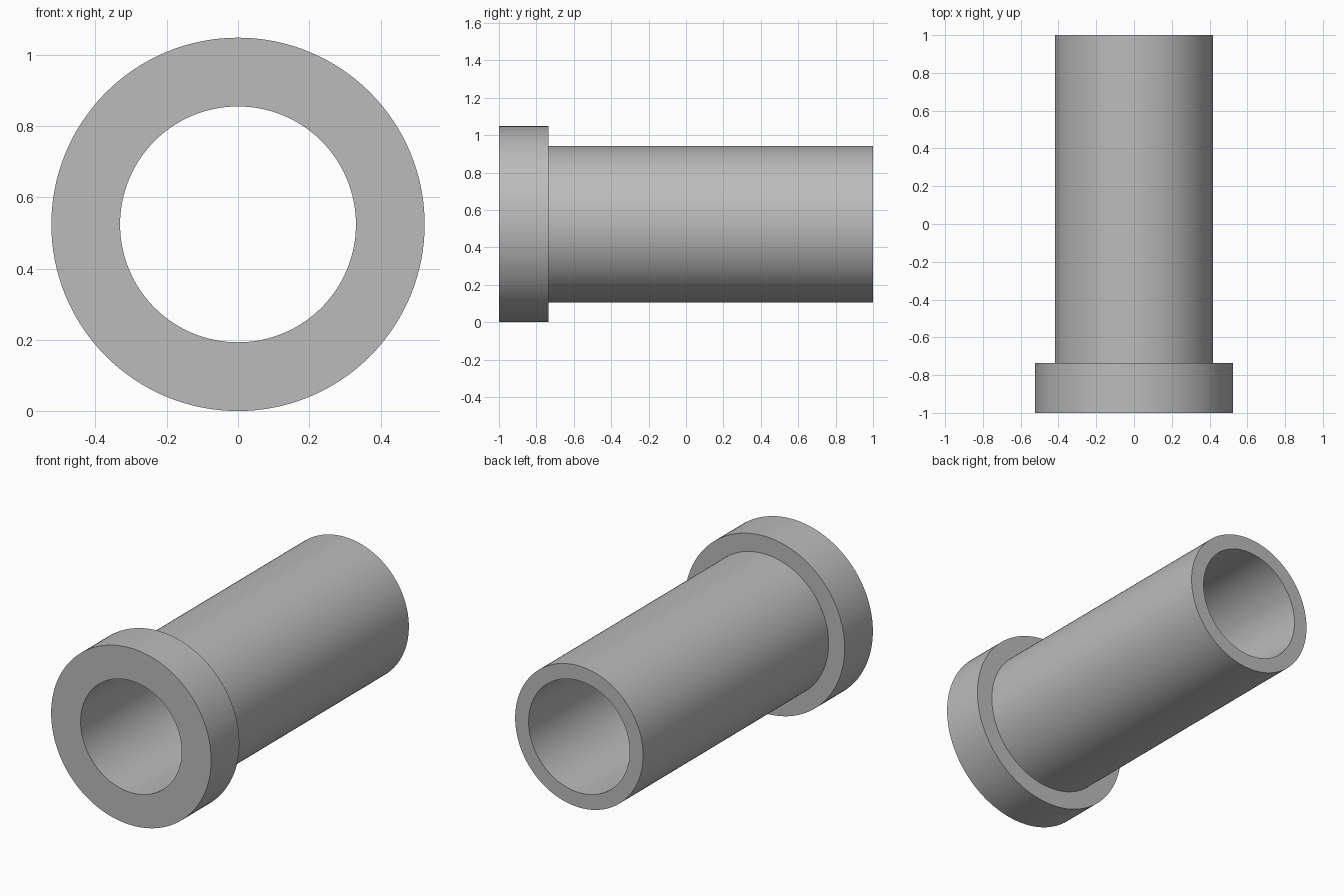
import bpy, bmesh, math
from mathutils import Matrix, Vector

cube = bpy.data.objects.get("Cube")
if cube:
    bpy.data.objects.remove(cube, do_unlink=True)

FLANGE_R, TUBE_R, BORE_R = 0.524, 0.419, 0.331
FRONT, SHOULDER, BACK = -1.0, -0.736, 1.0
SEGMENTS = 128

grey = bpy.data.materials.new("plain_grey")
grey.use_nodes = True
colour = (0.5, 0.5, 0.5, 1)
grey.diffuse_color = colour
grey.node_tree.nodes["Principled BSDF"].inputs["Base Color"].default_value = colour

# Closed wall section (radius, y), turned about the y axis
section = [(BORE_R, FRONT), (FLANGE_R, FRONT), (FLANGE_R, SHOULDER),
           (TUBE_R, SHOULDER), (TUBE_R, BACK), (BORE_R, BACK)]
bm = bmesh.new()
rings = []
for i in range(SEGMENTS):
    turn = Matrix.Rotation(math.tau * i / SEGMENTS, 3, 'Y')
    rings.append([bm.verts.new(turn @ Vector((r, y, 0))) for r, y in section])
for i, ring in enumerate(rings):
    after = rings[(i + 1) % SEGMENTS]
    for j in range(len(section)):
        k = (j + 1) % len(section)
        bm.faces.new((ring[j], ring[k], after[k], after[j]))
bmesh.ops.recalc_face_normals(bm, faces=bm.faces)

mesh = bpy.data.meshes.new("flanged_bushing")
bm.to_mesh(mesh)
bm.free()
mesh.materials.append(grey)
bushing = bpy.data.objects.new("flanged_bushing", mesh)
bushing.location.z = FLANGE_R
bpy.context.collection.objects.link(bushing)

# Smooth round walls with crisp rims
bpy.ops.object.select_all(action='DESELECT')
bushing.select_set(True)
bpy.context.view_layer.objects.active = bushing
bpy.ops.object.shade_smooth_by_angle(angle=math.radians(30))
